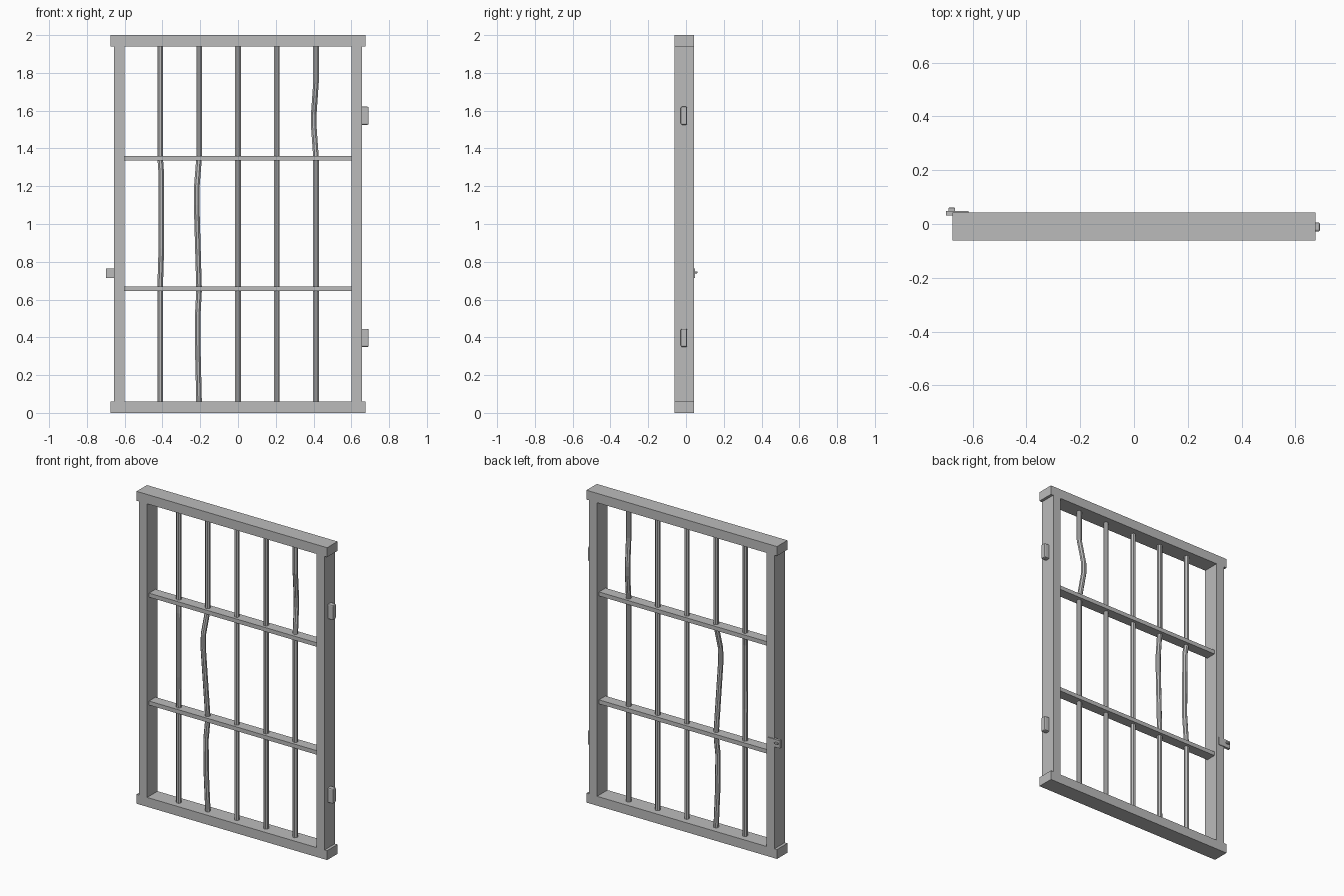
import bpy, bmesh, math
from mathutils import Vector

if "Cube" in bpy.data.objects:
    bpy.data.objects.remove(bpy.data.objects["Cube"], do_unlink=True)

steel = bpy.data.materials.new("steel_grey")
steel.use_nodes = True
grey = (0.5, 0.5, 0.5, 1)
steel.diffuse_color = grey
steel.node_tree.nodes["Principled BSDF"].inputs["Base Color"].default_value = grey


def add_object(name, bm):
    bmesh.ops.recalc_face_normals(bm, faces=bm.faces)
    mesh = bpy.data.meshes.new(name)
    bm.to_mesh(mesh)
    bm.free()
    mesh.materials.append(steel)
    obj = bpy.data.objects.new(name, mesh)
    bpy.context.collection.objects.link(obj)
    return obj


def box(name, x, y, z, bevel=0):
    """Box from (min, max) pairs on each axis."""
    bm = bmesh.new()
    bmesh.ops.create_cube(bm, size=1)
    for v in bm.verts:
        v.co = Vector([a + (b - a) * (c + 0.5) for c, (a, b) in zip(v.co, (x, y, z))])
    obj = add_object(name, bm)
    if bevel:
        mod = obj.modifiers.new("soft_edges", "BEVEL")
        mod.width = bevel
        mod.segments = 2
    return obj


def bar(name, path, radius=0.016, sides=8):
    """Upright rod through a list of (x, y, z) points."""
    bm = bmesh.new()
    rings = []
    for x, y, z in path:
        ring = []
        for i in range(sides):
            a = math.tau * (i + 0.5) / sides
            ring.append(bm.verts.new((x + radius * math.cos(a), y + radius * math.sin(a), z)))
        rings.append(ring)
    for low, high in zip(rings, rings[1:]):
        for i in range(sides):
            j = (i + 1) % sides
            bm.faces.new((low[i], low[j], high[j], high[i]))
    bm.faces.new(rings[0])
    bm.faces.new(rings[-1])
    return add_object(name, bm)


# Outer frame
DEPTH = (-0.062, 0.043)
box("bottom_rail", (-0.675, 0.675), DEPTH, (0, 0.06))
box("top_rail", (-0.675, 0.675), DEPTH, (1.94, 2))
box("left_stile", (0.6, 0.657), DEPTH, (0.06, 1.94))
box("right_stile", (-0.657, -0.6), DEPTH, (0.06, 1.94))

# Horizontal cross bars
for name, z in (("lower_cross_bar", 0.657), ("upper_cross_bar", 1.348)):
    box(name, (-0.6, 0.6), (-0.043, 0.023), (z - 0.013, z + 0.013))

# Vertical bars, with (z, x offset, y offset) for each dent
MID_Y = -0.01
dents = {
    -0.412: [(0.67, 0, 0), (0.87, 0.006, -0.01), (1.28, 0.005, -0.008), (1.35, 0, 0)],
    -0.206: [(0.3, -0.006, -0.008), (0.52, -0.007, -0.01), (0.65, 0, 0),
             (1.1, -0.013, -0.028), (1.2, -0.012, -0.028), (1.35, 0, 0)],
    0.0: [],
    0.206: [],
    0.413: [(1.35, 0, 0), (1.52, -0.012, 0.028), (1.58, -0.012, 0.028), (1.75, 0, 0)],
}
for n, (x, bends) in enumerate(dents.items(), 1):
    points = [(0.05, 0, 0)] + bends + [(1.95, 0, 0)]
    bar(f"vertical_bar_{n}", [(x + dx, MID_Y + dy, z) for z, dx, dy in points])

# Hinges on the left edge
for name, z in (("lower_hinge", 0.397), ("upper_hinge", 1.573)):
    box(name, (0.645, 0.692), (-0.028, 0.006), (z - 0.048, z + 0.048), 0.007)

# Latch on the back of the right stile
box("latch_plate", (-0.7, -0.615), (0.041, 0.048), (0.715, 0.765))
box("latch_bolt", (-0.7, -0.657), (0.031, 0.046), (0.715, 0.765))
box("latch_handle", (-0.69, -0.665), (0.046, 0.061), (0.739, 0.749), 0.003)
